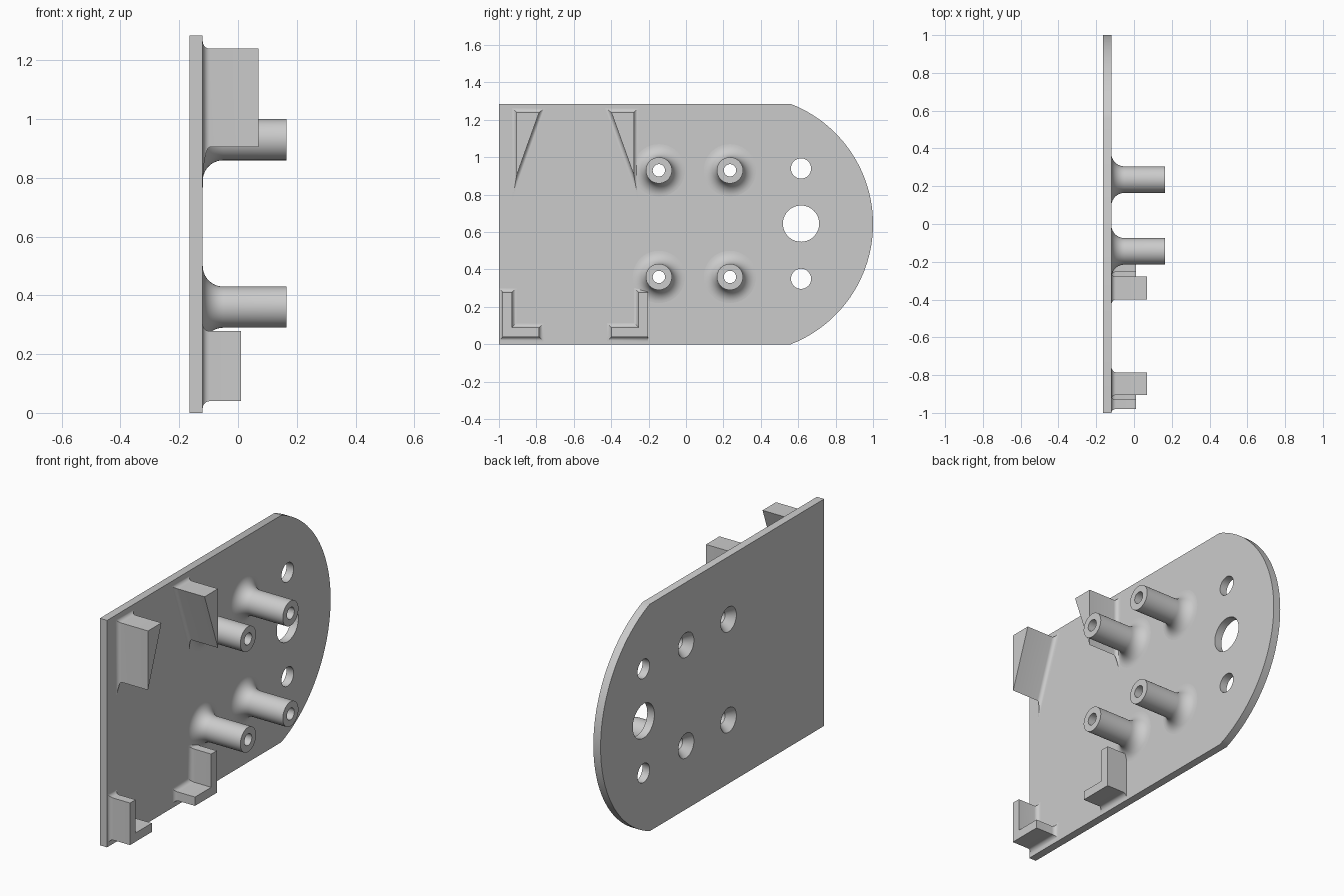
import bpy, bmesh, math
from mathutils import Vector

if "Cube" in bpy.data.objects:
    bpy.data.objects.remove(bpy.data.objects["Cube"])

BACK, FACE = -0.165, -0.12        # plate faces along x
HEIGHT = 1.285
POSTS = [(y, z) for y in (-0.145, 0.235) for z in (0.36, 0.93)]
HOLES = [(0.615, 0.35, 0.054), (0.615, 0.645, 0.097), (0.615, 0.94, 0.054)]
SINK, BORE, POST = 0.07, 0.033, 0.07

grey = bpy.data.materials.new("light grey")
grey.use_nodes = True
grey.diffuse_color = (0.6, 0.6, 0.6, 1)
grey.node_tree.nodes["Principled BSDF"].inputs["Base Color"].default_value = (0.6, 0.6, 0.6, 1)


def finish(bm, name):
    bmesh.ops.recalc_face_normals(bm, faces=bm.faces)
    mesh = bpy.data.meshes.new(name)
    bm.to_mesh(mesh)
    bm.free()
    mesh.materials.append(grey)
    obj = bpy.data.objects.new(name, mesh)
    bpy.context.collection.objects.link(obj)
    bpy.ops.object.select_all(action='DESELECT')
    obj.select_set(True)
    bpy.context.view_layer.objects.active = obj
    bpy.ops.object.shade_smooth_by_angle(angle=math.radians(30))
    return obj


def circle(y, z, r, n=40):
    return [(y + r * math.cos(2 * math.pi * i / n),
             z + r * math.sin(2 * math.pi * i / n)) for i in range(n)]


def loft(bm, rings, closed=False):
    loops = [[bm.verts.new(p) for p in ring] for ring in rings]
    pairs = list(zip(loops, loops[1:]))
    if closed:
        pairs.append((loops[-1], loops[0]))
    for a, b in pairs:
        for i in range(len(a)):
            j = (i + 1) % len(a)
            bm.faces.new((a[i], a[j], b[j], b[i]))
    return loops


# Plate with a bowed end and through holes
def build_plate():
    mid, start = HEIGHT / 2, 0.56
    sag = 1 - start
    radius = (mid ** 2 + sag ** 2) / (2 * sag)
    half = math.asin(mid / radius)
    outline = [(-1, HEIGHT), (-1, 0)]
    for i in range(49):
        a = half * (i / 24 - 1)
        outline.append((1 - radius + radius * math.cos(a), mid + radius * math.sin(a)))
    loops = [outline] + [circle(*h) for h in HOLES] + [circle(y, z, SINK) for y, z in POSTS]
    bm = bmesh.new()
    for loop in loops:
        vs = [bm.verts.new((BACK, y, z)) for y, z in loop]
        for a, b in zip(vs, vs[1:] + vs[:1]):
            bm.edges.new((a, b))
    bmesh.ops.triangle_fill(bm, use_beauty=True, edges=bm.edges[:])
    new = bmesh.ops.extrude_face_region(bm, geom=bm.faces[:], use_keep_orig=True)["geom"]
    moved = [v for v in new if isinstance(v, bmesh.types.BMVert)]
    bmesh.ops.translate(bm, vec=(FACE - BACK, 0, 0), verts=moved)
    finish(bm, "plate")


# Hollow post with a flared foot and a countersunk back
def build_post(y, z, name):
    flare = 0.07
    profile = [(BACK, SINK), (FACE, BORE), (0.165, BORE), (0.165, POST)]
    for i in range(11):
        a = math.pi / 2 * (1 - i / 10)
        profile.append((FACE + flare * (1 - math.cos(a)), POST + flare * (1 - math.sin(a))))
    bm = bmesh.new()
    loft(bm, [[(x, *p) for p in circle(y, z, r)] for x, r in profile], closed=True)
    finish(bm, name)


# Straight-sided bracket with a fillet where it meets the plate
def build_bracket(points, top, name, mirrored, spread):
    fillet, n = 0.024, len(points)
    pts = [Vector(p) for p in points]
    normals = []
    for i in range(n):
        d = (pts[(i + 1) % n] - pts[i]).normalized()
        normals.append(Vector((d.y, -d.x)))

    def ring(x, offset):
        out = []
        for i in range(n):
            n1, n2 = normals[i - 1], normals[i]
            o1, o2 = offset * spread[i - 1], offset * spread[i]
            det = n1.x * n2.y - n1.y * n2.x
            y = pts[i].x + (o1 * n2.y - o2 * n1.y) / det
            z = pts[i].y + (n1.x * o2 - n2.x * o1) / det
            out.append((x, -1.184 - y if mirrored else y, z))
        return out

    rings = []
    for i in range(7):
        a = math.pi / 2 * i / 6
        rings.append(ring(FACE + fillet * (1 - math.cos(a)), fillet * (1 - math.sin(a))))
    rings.append(ring(top, 0))
    bm = bmesh.new()
    loops = loft(bm, rings)
    bm.faces.new(loops[-1])
    bm.faces.new(loops[0])
    finish(bm, name)


build_plate()
for k, (y, z) in enumerate(POSTS):
    build_post(y, z, f"post_{k + 1}")

corner = [(-0.98, 0.04), (-0.785, 0.04), (-0.785, 0.09),
          (-0.93, 0.09), (-0.93, 0.278), (-0.98, 0.278)]
wedge = [(-0.905, 0.905), (-0.785, 1.24), (-0.905, 1.24)]
for mirrored, place in ((False, "front"), (True, "rear")):
    outer = 0 if mirrored else 0.8
    build_bracket(corner, 0.01, f"{place}_corner_bracket", mirrored, [1, 1, 1, 1, 1, outer])
    build_bracket(wedge, 0.07, f"{place}_wedge_bracket", mirrored, [1, 1, 1])
